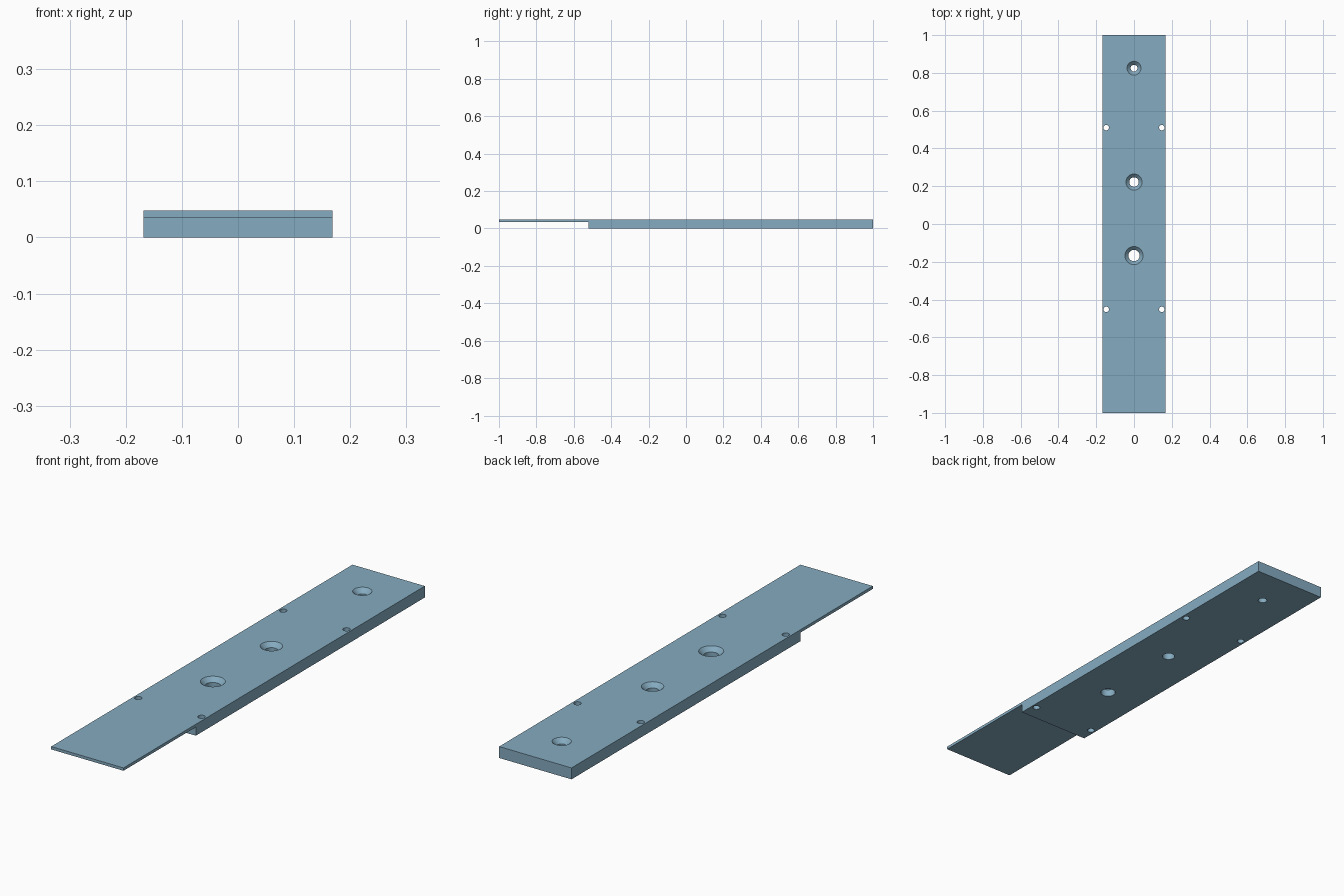
import bpy, bmesh, math

if "Cube" in bpy.data.objects:
    bpy.data.objects.remove(bpy.data.objects["Cube"])

HALF_W, TOP, STEP_Z, STEP_Y = 0.168, 0.048, 0.036, -0.52

steel = bpy.data.materials.new("blue_grey")
steel.diffuse_color = (0.235, 0.408, 0.527, 1)
steel.use_nodes = True
steel.node_tree.nodes["Principled BSDF"].inputs["Base Color"].default_value = steel.diffuse_color


def make_object(name, bm):
    bmesh.ops.recalc_face_normals(bm, faces=bm.faces)
    mesh = bpy.data.meshes.new(name)
    bm.to_mesh(mesh)
    bm.free()
    mesh.materials.append(steel)
    obj = bpy.data.objects.new(name, mesh)
    bpy.context.collection.objects.link(obj)
    return obj


def hole_cutter(name, x, y, rings, sides=32):
    """Revolved cutter from (radius, height) rings."""
    bm = bmesh.new()
    loops = [[bm.verts.new((x + r * math.cos(2 * math.pi * i / sides),
                            y + r * math.sin(2 * math.pi * i / sides), z))
              for i in range(sides)] for r, z in rings]
    for low, high in zip(loops, loops[1:]):
        for i in range(sides):
            j = (i + 1) % sides
            bm.faces.new((low[i], low[j], high[j], high[i]))
    bm.faces.new(loops[0][::-1])
    bm.faces.new(loops[-1])
    return make_object(name, bm)


# Stepped plate: side profile extruded across the width
profile = [(-1, STEP_Z), (STEP_Y, STEP_Z), (STEP_Y, 0), (1, 0), (1, TOP), (-1, TOP)]
bm = bmesh.new()
side = bm.faces.new([bm.verts.new((-HALF_W, y, z)) for y, z in profile])
extruded = bmesh.ops.extrude_face_region(bm, geom=[side])["geom"]
bmesh.ops.translate(bm, vec=(2 * HALF_W, 0, 0),
                    verts=[v for v in extruded if isinstance(v, bmesh.types.BMVert)])
plate = make_object("stepped_plate", bm)

# Countersunk centre holes: y, bore radius, countersink radius
cutters = []
for y, bore, sink in [(0.825, 0.018, 0.037), (0.222, 0.025, 0.043), (-0.167, 0.030, 0.048)]:
    depth = sink - bore
    rings = [(bore, -0.02), (bore, TOP - depth), (sink, TOP), (sink + 0.01, TOP + 0.01)]
    cutters.append(hole_cutter("countersink_cutter", 0, y, rings))

# Small plain holes along both edges
for y in (0.51, -0.452):
    for x in (-0.147, 0.147):
        cutters.append(hole_cutter("edge_hole_cutter", x, y,
                                   [(0.0145, -0.02), (0.0145, TOP + 0.02)], 24))

# Cut every hole through the plate, then discard the cutters
bpy.context.view_layer.objects.active = plate
plate.select_set(True)
for cutter in cutters:
    mod = plate.modifiers.new("hole", "BOOLEAN")
    mod.operation, mod.solver, mod.object = "DIFFERENCE", "EXACT", cutter
    bpy.ops.object.modifier_apply(modifier=mod.name)
    bpy.data.objects.remove(cutter)

bpy.ops.object.shade_smooth_by_angle(angle=math.radians(30))
